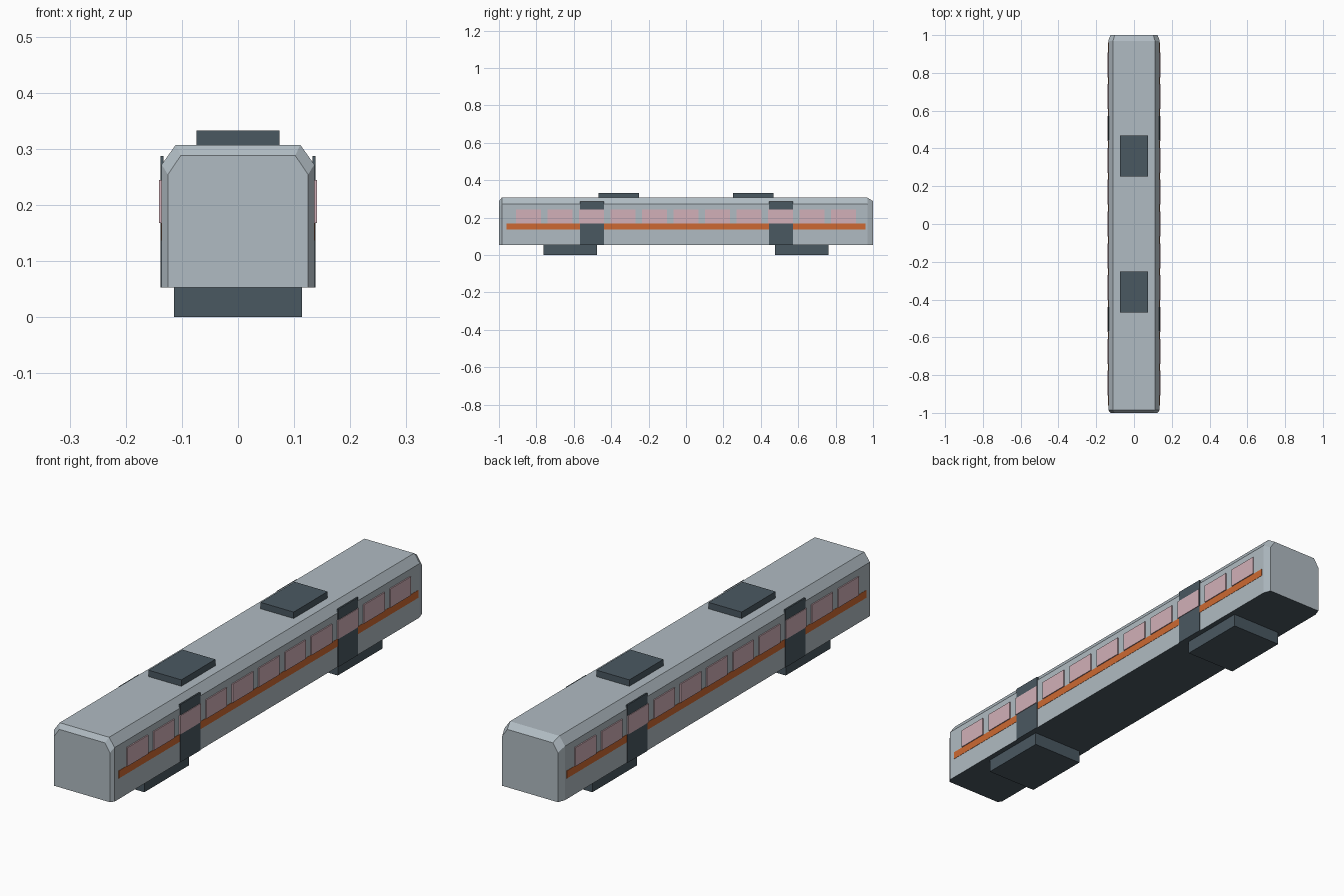
import bpy
import bmesh

cube = bpy.data.objects.get("Cube")
if cube:
    bpy.data.objects.remove(cube, do_unlink=True)


def material(name, rgb):
    """Flat colour from 0-255 display values."""
    linear = [((c / 255 + 0.055) / 1.055) ** 2.4 for c in rgb] + [1]
    mat = bpy.data.materials.new(name)
    mat.use_nodes = True
    mat.diffuse_color = linear
    mat.node_tree.nodes["Principled BSDF"].inputs["Base Color"].default_value = linear
    return mat


silver = material("silver grey", (176, 187, 194))
slate = material("dark slate", (74, 88, 97))
orange = material("orange", (205, 105, 50))
pink = material("pale pink glass", (210, 176, 184))


def make_object(name, bm, *mats):
    bmesh.ops.recalc_face_normals(bm, faces=bm.faces)
    mesh = bpy.data.meshes.new(name)
    bm.to_mesh(mesh)
    bm.free()
    for mat in mats:
        mesh.materials.append(mat)
    obj = bpy.data.objects.new(name, mesh)
    bpy.context.collection.objects.link(obj)
    return obj


def box(name, mat, x, y, z):
    """Box between (low, high) pairs on each axis."""
    bm = bmesh.new()
    bmesh.ops.create_cube(bm, size=1)
    for v in bm.verts:
        for i, (low, high) in enumerate((x, y, z)):
            v.co[i] = high if v.co[i] > 0 else low
    return make_object(name, bm, mat)


# Car body: chamfered-roof section lofted to smaller end faces
FLOOR, ROOF = 0.053, 0.307
full = [(0.136, FLOOR), (0.136, 0.272), (0.111, ROOF)]
end = [(0.125, FLOOR), (0.125, 0.254), (0.102, 0.288)]
bm = bmesh.new()
rings = []
for y, half in ((-1, end), (-0.985, full), (0.97, full), (1, end)):
    outline = half + [(-x, z) for x, z in reversed(half)]
    rings.append([bm.verts.new((x, y, z)) for x, z in outline])
for a, b in zip(rings, rings[1:]):
    for i in range(len(a)):
        j = (i + 1) % len(a)
        bm.faces.new((a[i], a[j], b[j], b[i]))
bm.faces.new(rings[0])
bm.faces.new(rings[-1])
# Underside is dark
for face in bm.faces:
    if all(v.co.z < FLOOR + 0.001 for v in face.verts):
        face.material_index = 1
make_object("car_body", bm, silver, slate)

# Bogies and roof units, front and back
for label, s in (("front", -1), ("back", 1)):
    box(label + "_bogie", slate, (-0.114, 0.114),
        (s * 0.62 - 0.143, s * 0.62 + 0.143), (0, FLOOR))
    box(label + "_roof_unit", slate, (-0.074, 0.074),
        (s * 0.36 - 0.109, s * 0.36 + 0.109), (ROOF, 0.333))

# Side plates: stripe, doors and windows
for label, s in (("left", 1), ("right", -1)):
    def plate(name, mat, outer, y, z):
        x = sorted((s * (outer - 0.006), s * outer))
        return box(label + "_" + name, mat, x, y, z)

    plate("stripe", orange, 0.1372, (-0.96, 0.96), (0.137, 0.168))
    for place, c in (("front", -0.503), ("back", 0.509)):
        plate(place + "_door", slate, 0.1385, (c - 0.064, c + 0.064), (FLOOR, 0.287))
    for i in range(11):
        c = (i - 5) * 0.1685
        plate(f"window_{i + 1}", pink, 0.141, (c - 0.066, c + 0.066), (0.168, 0.244))
